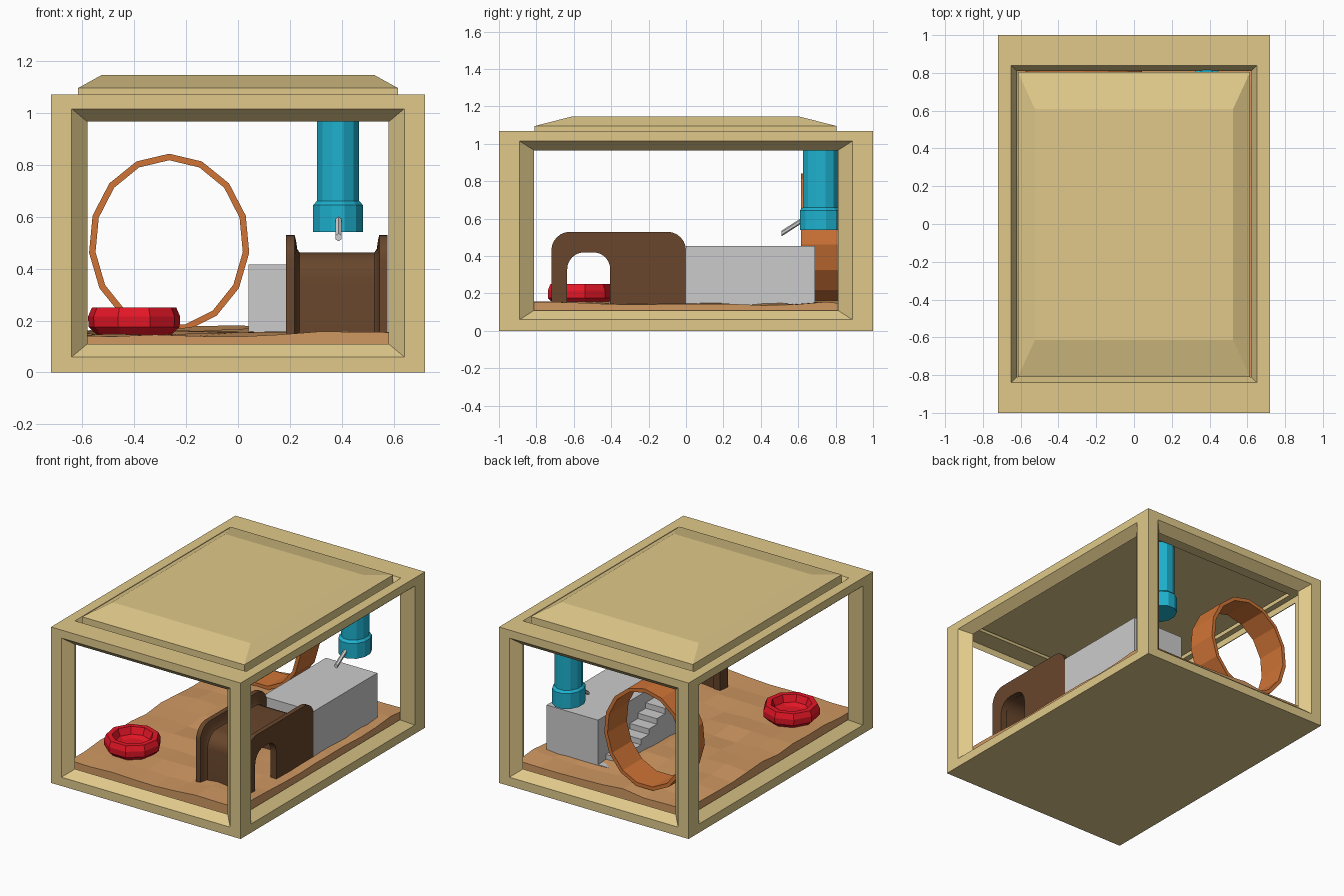
import bpy, bmesh, math, random

if "Cube" in bpy.data.objects:
    bpy.data.objects.remove(bpy.data.objects["Cube"])

random.seed(4)


def material(name, r, g, b):
    lin = [((c / 255 + 0.055) / 1.055) ** 2.4 for c in (r, g, b)]
    m = bpy.data.materials.new(name)
    m.diffuse_color = (*lin, 1)
    m.use_nodes = True
    m.node_tree.nodes["Principled BSDF"].inputs["Base Color"].default_value = m.diffuse_color
    return m


WOOD = material("pale_wood", 224, 201, 138)
BEDDING = material("bedding", 208, 152, 98)
BROWN = material("dark_brown", 104, 70, 44)
ORANGE = material("orange", 208, 116, 54)
CYAN = material("cyan", 30, 178, 208)
RED = material("red", 228, 22, 38)


def finish(name, bm, mat):
    bmesh.ops.recalc_face_normals(bm, faces=bm.faces)
    me = bpy.data.meshes.new(name)
    bm.to_mesh(me)
    bm.free()
    ob = bpy.data.objects.new(name, me)
    bpy.context.collection.objects.link(ob)
    if mat:
        me.materials.append(mat)
    return ob


def loft(name, rings, mat=None, loop=False):
    """Bridge equal-sized rings; cap the ends, or join last to first."""
    bm = bmesh.new()
    vs = [[bm.verts.new(p) for p in ring] for ring in rings]
    n = len(vs[0])
    pairs = list(zip(vs, vs[1:] + vs[:1])) if loop else list(zip(vs, vs[1:]))
    for a, b in pairs:
        for i in range(n):
            j = (i + 1) % n
            bm.faces.new((a[i], a[j], b[j], b[i]))
    if not loop:
        bm.faces.new(vs[0])
        bm.faces.new(vs[-1])
    return finish(name, bm, mat)


def box(name, x0, x1, y0, y1, z0, z1, mat=None):
    return loft(name, [[(x0, y0, z), (x1, y0, z), (x1, y1, z), (x0, y1, z)]
                       for z in (z0, z1)], mat)


def rect(a0, a1, b0, b1):
    return [(a0, b0), (a1, b0), (a1, b1), (a0, b1)]


def ellipse(cx, cy, rx, ry, n, phase=0.0):
    return [(cx + rx * math.sin(phase + math.tau * i / n),
             cy + ry * math.cos(phase + math.tau * i / n)) for i in range(n)]


def cut(ob, cutter):
    mod = ob.modifiers.new("cut", 'BOOLEAN')
    mod.operation = 'DIFFERENCE'
    mod.solver = 'EXACT'
    mod.object = cutter
    bpy.context.view_layer.objects.active = ob
    bpy.ops.object.modifier_apply(modifier=mod.name)
    bpy.data.objects.remove(cutter)


# Cage frame: hollow box with a chamfered window on every side and the top
frame = box("cage_frame", -.72, .72, -1, 1, 0, 1.07, WOOD)
cut(frame, box("cavity", -.66, .66, -.94, .94, .06, 1.01))
steps = [(-.03, -.03), (0, 0), (.06, .06), (.09, .06)]   # (depth, inset)
for s in (-1, 1):
    cut(frame, loft("window", [
        [(x, s * (1 - d), z) for x, z in
         rect(-.64 + i, .64 - i, .06 + i * .83, 1.015 - i * .83)] for d, i in steps]))
    cut(frame, loft("window", [
        [(s * (.72 - d), y, z) for y, z in
         rect(-.89 + i * 1.3, .89 - i * 1.3, .06 + i * .83, 1.015 - i * .83)] for d, i in steps]))
cut(frame, loft("hatch", [
    [(x, y, 1.07 - d) for x, y in
     rect(-.65 + i / 2, .65 - i / 2, -.84 + i / 2, .84 - i / 2)] for d, i in steps]))

# Lid with sloping edges
loft("lid", [[(x, y, z) for x, y in rect(-hx, hx, -hy, hy - .005)]
             for hx, hy, z in ((.615, .81, 1.03), (.615, .81, 1.095), (.525, .615, 1.145))], WOOD)

# Uneven bedding slab
bm = bmesh.new()
bmesh.ops.create_grid(bm, x_segments=8, y_segments=11, size=1)
base = bmesh.ops.extrude_face_region(bm, geom=bm.faces[:])["geom"]
low = {v for v in base if isinstance(v, bmesh.types.BMVert)}
for v in bm.verts:
    x, y = v.co.x * .64, v.co.y * .91
    hump = .03 * math.exp(-((x + .1) ** 2 + (y - .3) ** 2) / .1)
    v.co = (x, y, .06 if v in low else .148 + hump + random.uniform(-.012, .012))
finish("bedding", bm, BEDDING)

# Exercise wheel: open faceted hoop
loft("exercise_wheel", [[(x, y, z) for x, z in ellipse(-.265, .497, .31 - t, .345 - t, 15)]
                        for t, y in ((0, .615), (0, .825), (.025, .825), (.025, .615))],
     ORANGE, loop=True)

# Food bowl
loft("food_bowl", [[(x, y, z) for x, y in ellipse(-.4, -.57, r, r, 9)]
                   for r, z in ((.14, .14), (.178, .175), (.18, .215), (.165, .25),
                                (.13, .25), (.11, .205), (.08, .19))], RED)

# Water bottle, its cap and the drinking spout
loft("water_bottle", [[(x, y, z) for x, y in ellipse(.385, .72, r, r * 1.16, 12, math.pi / 12)]
                      for r, z in ((.099, .54), (.099, .645), (.084, .66), (.084, 1.02))], CYAN)
loft("bottle_spout", [[(x, y, z + h) for x, h in ellipse(.387, 0, .014, .015, 6)]
                      for y, z in ((.65, .61), (.51, .52))])

# Raised platform with a side staircase
box("platform", .185, .575, 0, .69, .1, .455)
n = 8
run = .69 / n
profile = [(0, .1)]
for i in range(n):
    z = .415 - i * .265 / (n - 1)
    profile += [(i * run, z), ((i + 1) * run, z)]
profile.append((.69, .1))
loft("staircase", [[(x, y, z) for y, z in profile] for x in (.04, .185)])


# Hide-out hut: rounded end plates, inset body, arched doorway through both ends
def arch(y0, y1, zb, zt, r, k=6):
    pts = [(y0, zb)]
    for cy, a0 in ((y0 + r, 180), (y1 - r, 90)):
        for i in range(k + 1):
            a = math.radians(a0 - 90 * i / k)
            pts.append((cy + r * math.cos(a), zt - r + r * math.sin(a)))
    return pts + [(y1, zb)]


hut = loft("hide_out_hut", [[(x, y, z) for y, z in
                             arch(-.72 + i * .75, -i * .75, .12, .53 - i, .1)]
                            for x, i in ((.185, 0), (.218, 0), (.223, .02), (.228, .055), (.237, .068),
                                         (.525, .068), (.534, .055), (.539, .02), (.544, 0), (.575, 0))], BROWN)
cut(hut, loft("hut_hollow", [[(x, y, z) for y, z in arch(-.645, -.08, .08, .425, .1)]
                             for x in (.235, .53)]))
cut(hut, loft("doorway", [[(x, y, z) for y, z in arch(-.635, -.405, .05, .42, .09)]
                          for x in (.1, .65)]))
bpy.ops.object.select_all(action='DESELECT')
hut.select_set(True)
bpy.context.view_layer.objects.active = hut
bpy.ops.object.shade_smooth_by_angle(angle=math.radians(40))
